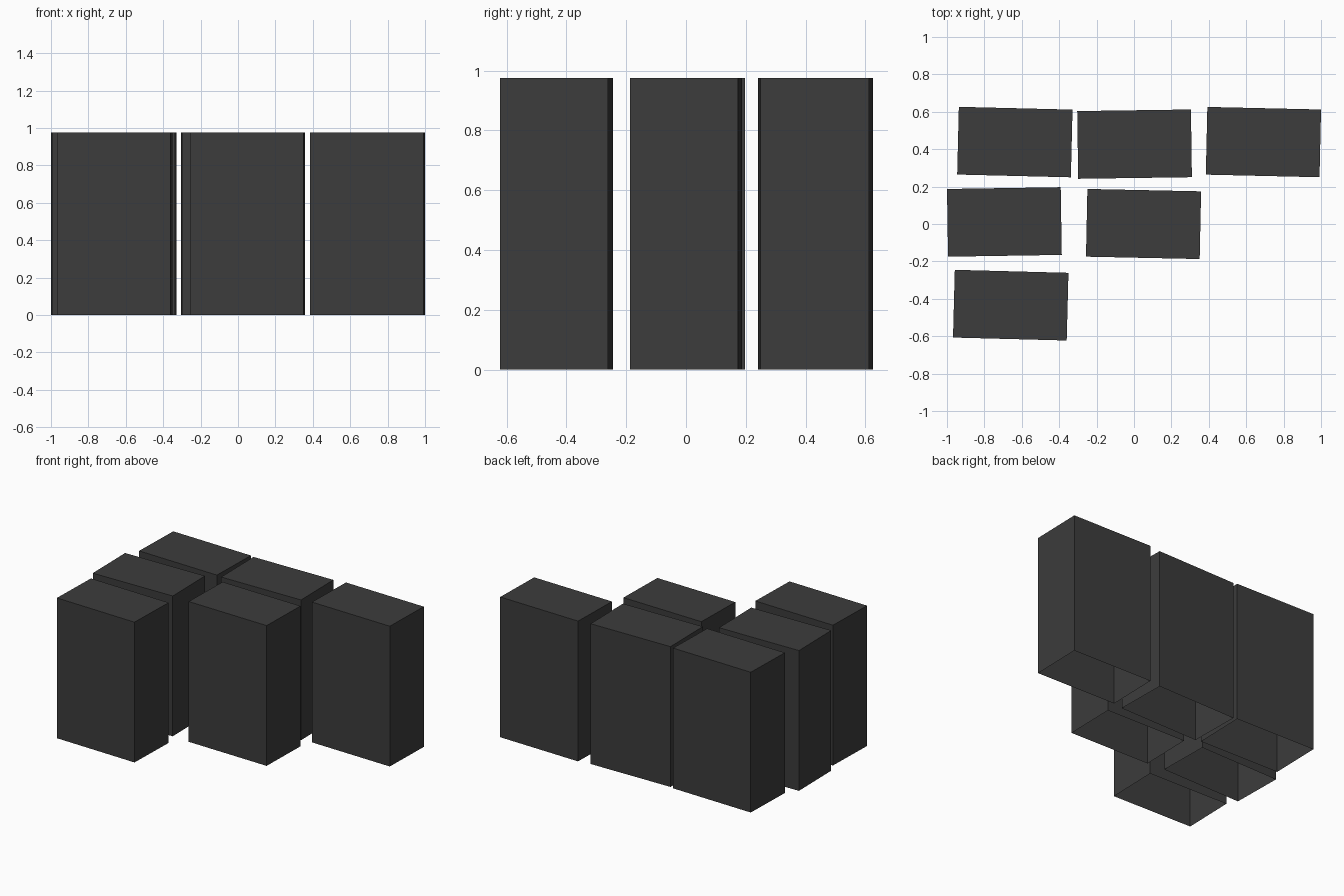
import bpy, bmesh
from math import radians
from mathutils import Matrix

if "Cube" in bpy.data.objects:
    bpy.data.objects.remove(bpy.data.objects["Cube"])

W, D, H = 0.608, 0.362, 0.975

mat = bpy.data.materials.new("dark_grey")
mat.diffuse_color = (0.045, 0.045, 0.045, 1)
mat.use_nodes = True
mat.node_tree.nodes["Principled BSDF"].inputs["Base Color"].default_value = mat.diffuse_color


def open_box(name, x, y, angle):
    """Thin-shelled box with an open underside, turned slightly about z."""
    bm = bmesh.new()
    bmesh.ops.create_cube(bm, size=1, matrix=Matrix.Translation((0, 0, H / 2)) @ Matrix.Diagonal((W, D, H, 1)))
    bottom = [f for f in bm.faces if f.calc_center_median().z < 0.01]
    bmesh.ops.delete(bm, geom=bottom, context='FACES_ONLY')
    mesh = bpy.data.meshes.new(name)
    bm.to_mesh(mesh)
    bm.free()
    mesh.materials.append(mat)
    obj = bpy.data.objects.new(name, mesh)
    obj.location = (x, y, 0)
    obj.rotation_euler.z = radians(angle)
    bpy.context.collection.objects.link(obj)


# Back row of three, middle row of two, single front box
open_box("back_left_box", -0.637, 0.438, -1.4)
open_box("back_middle_box", 0.003, 0.427, 0.8)
open_box("back_right_box", 0.692, 0.438, -1.3)
open_box("middle_left_box", -0.693, 0.011, 0.9)
open_box("middle_right_box", 0.051, 0.0, -1.2)
open_box("front_left_box", -0.659, -0.434, -1.5)
